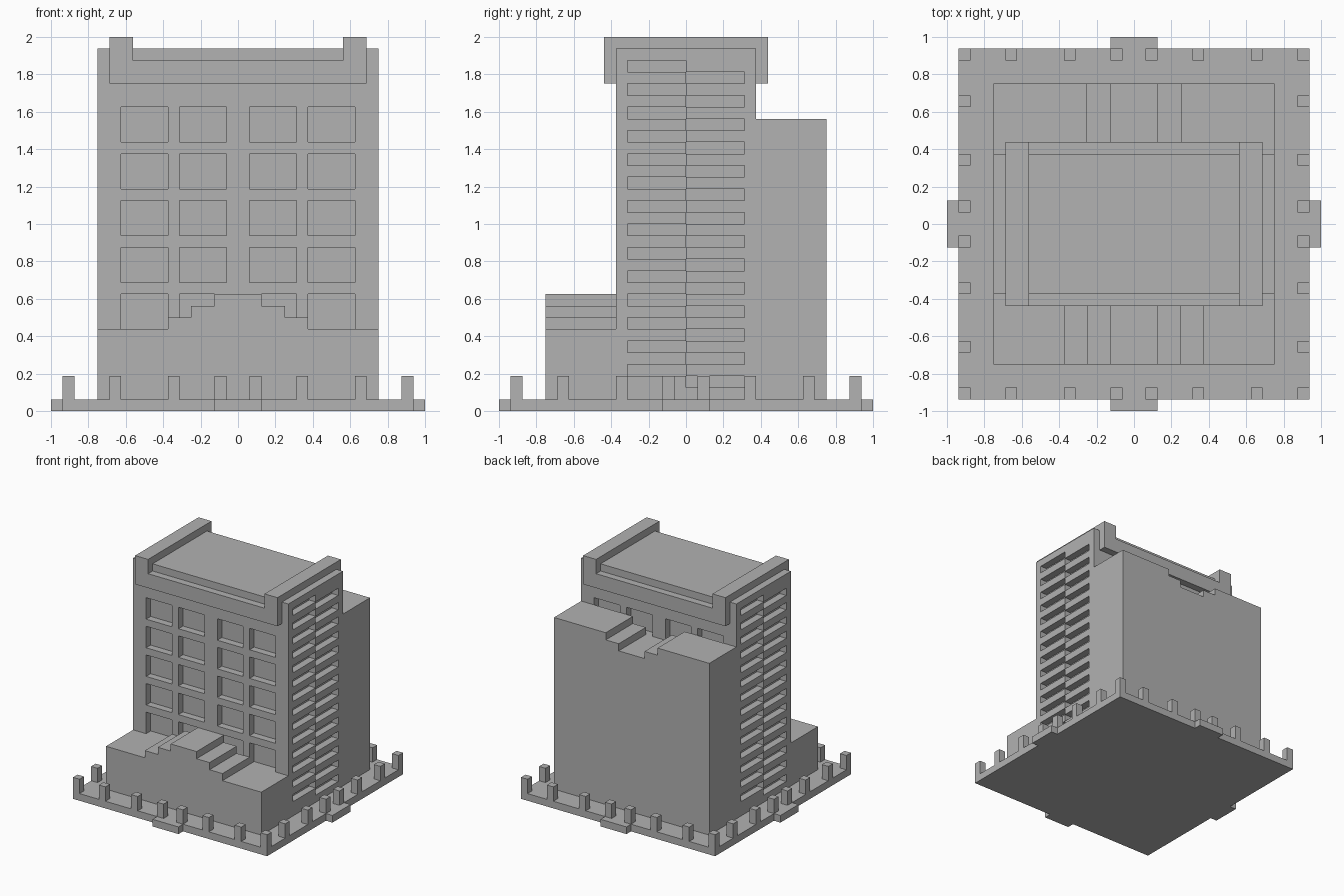
import bpy, bmesh
from mathutils import Matrix, Vector

cube = bpy.data.objects.get("Cube")
if cube:
    bpy.data.objects.remove(cube, do_unlink=True)

U = 1 / 16  # building module; all sizes below are counted in modules

stone = bpy.data.materials.new("grey stone")
stone.use_nodes = True
grey = (0.445, 0.445, 0.445, 1)
stone.diffuse_color = grey
stone.node_tree.nodes["Principled BSDF"].inputs["Base Color"].default_value = grey


def finish(name, bm):
    mesh = bpy.data.meshes.new(name)
    bm.to_mesh(mesh)
    bm.free()
    mesh.materials.append(stone)
    obj = bpy.data.objects.new(name, mesh)
    bpy.context.collection.objects.link(obj)
    return obj


def box(name, x0, x1, y0, y1, z0, z1):
    bm = bmesh.new()
    size = Vector((x1 - x0, y1 - y0, z1 - z0)) * U
    centre = Vector((x0 + x1, y0 + y1, z0 + z1)) * U / 2
    bmesh.ops.create_cube(bm, size=1, matrix=Matrix.Translation(centre) @ Matrix.Diagonal(size).to_4x4())
    return finish(name, bm)


def mirrored_profile(name, half, y0, y1):
    """Extrude a symmetric x-z outline, given by its +x half from bottom to top."""
    outline = half + [(-x, z) for x, z in reversed(half)]
    bm = bmesh.new()
    face = bm.faces.new([bm.verts.new((x * U, y0 * U, z * U)) for x, z in outline])
    new = bmesh.ops.extrude_face_region(bm, geom=[face])["geom"]
    verts = [v for v in new if isinstance(v, bmesh.types.BMVert)]
    bmesh.ops.translate(bm, verts=verts, vec=(0, (y1 - y0) * U, 0))
    bmesh.ops.recalc_face_normals(bm, faces=bm.faces)
    return finish(name, bm)


def relief_wall(bm, us, vs, is_open, distance, quarter_turns, depth=1):
    """Add a wall of grid cells whose open cells are recessed, turned to one side."""
    turn = Matrix([Matrix.Identity(2), ((0, -1), (1, 0)), ((-1, 0), (0, -1)), ((0, 1), (-1, 0))][quarter_turns])

    def quad(points):
        verts = []
        for u, v, d in points:
            x, y = turn @ Vector((u, d - distance))
            verts.append(bm.verts.new((x * U, y * U, v * U)))
        bm.faces.new(verts)

    for i in range(len(us) - 1):
        for j in range(len(vs) - 1):
            sunk = is_open(i, j)
            d = depth if sunk else 0
            corners = [(us[i], vs[j]), (us[i + 1], vs[j]), (us[i + 1], vs[j + 1]), (us[i], vs[j + 1])]
            quad([(u, v, d) for u, v in corners])
            if sunk:
                # Reveals around the opening
                for a, b in zip(corners, corners[1:] + corners[:1]):
                    quad([(*a, 0), (*b, 0), (*b, depth), (*a, depth)])


# Tower: window grids on front and back, staggered balcony slots on both sides
tower = bmesh.new()
window_us = [-12, -10, -6, -5, -1, 1, 5, 6, 10, 12]
window_vs = [0] + [z for k in range(5) for z in (7 + 4 * k, 10 + 4 * k)] + [31]
slot_us = [-6, -5, 0, 5, 6]
slot_vs = [0] + list(range(2, 32))


def window(i, j):
    return i % 2 == 1 and j % 2 == 1


def slot(i, j):
    return i in (1, 2) and 1 <= j <= 28 and (i + j) % 2 == 1


for turns in (0, 2):
    relief_wall(tower, window_us, window_vs, window, 6, turns)
for turns in (1, 3):
    relief_wall(tower, slot_us, slot_vs, slot, 12, turns)
tower.faces.new([tower.verts.new((x * U, y * U, 31 * U))
                 for x, y in ((-12, -6), (12, -6), (12, 6), (-12, 6))])
bmesh.ops.remove_doubles(tower, verts=tower.verts, dist=0.0001)
finish("tower", tower)

# Roof crown with raised end bars
mirrored_profile("roof_crown", [(11, 28), (11, 32), (9, 32), (9, 30)], -7, 7)

# Stepped front podium and notched rear block
mirrored_profile("front_podium", [(12, 0), (12, 7), (6, 7), (6, 8), (4, 8), (4, 9), (2, 9), (2, 10)], -12, -6)
mirrored_profile("rear_block", [(12, 0), (12, 25), (4, 25), (4, 24), (2, 24), (2, 23)], 6, 12)

# Ground slab and one entrance step per side
box("ground_slab", -15, 15, -15, 15, 0, 1)
for side, s in (("front", -1), ("back", 1)):
    box(side + "_step", -2, 2, min(15 * s, 16 * s), max(15 * s, 16 * s), 0, 1)
for side, s in (("right", -1), ("left", 1)):
    box(side + "_step", min(15 * s, 16 * s), max(15 * s, 16 * s), -2, 2, 0, 1)

# Posts around the slab edge
starts = [-15, -11, -6, -2, 1, 5, 10, 14]
for a in starts:
    for b in starts:
        if a in (-15, 14) or b in (-15, 14):
            box("edge_post", a, a + 1, b, b + 1, 1, 3)
